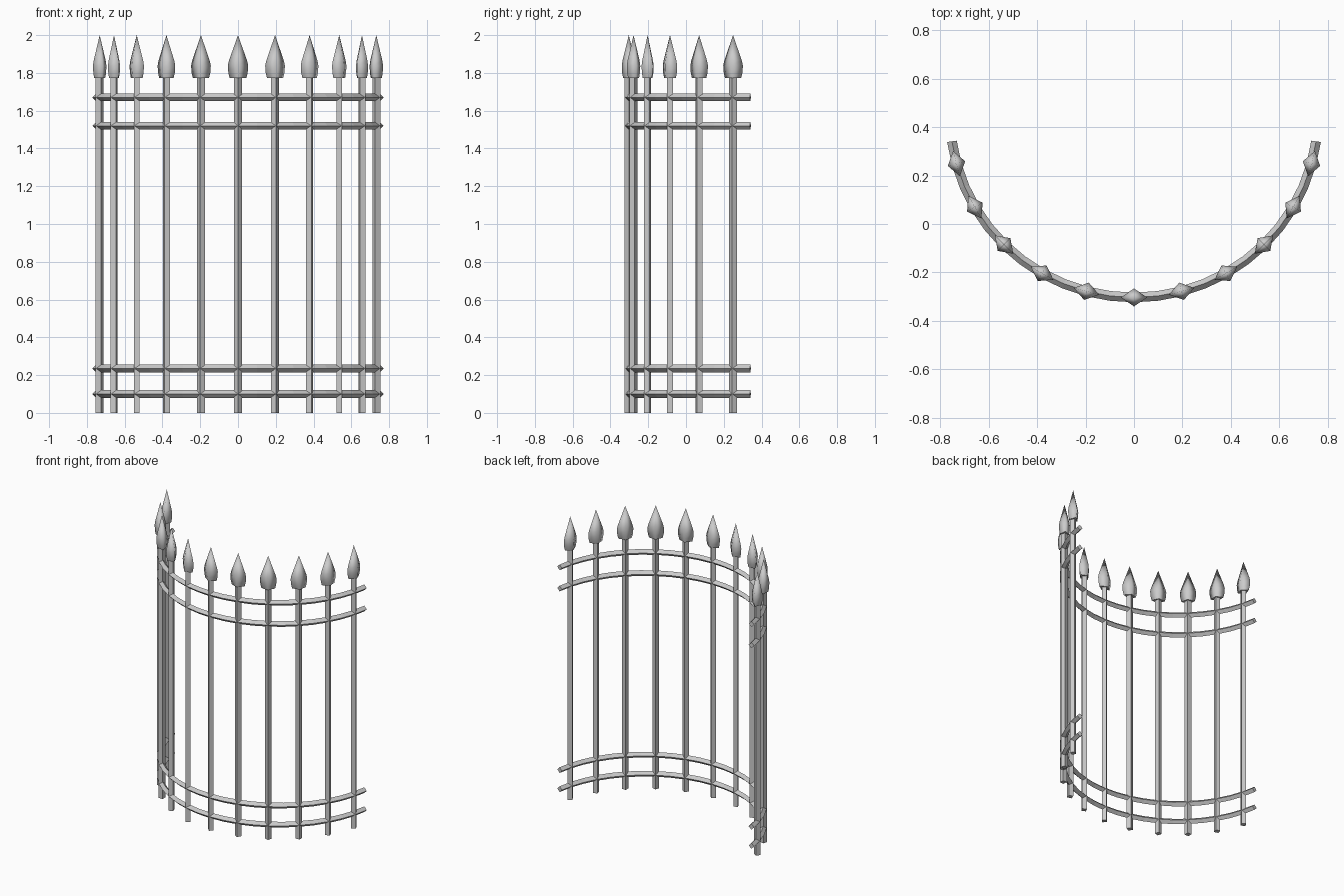
import bpy, bmesh, math

if "Cube" in bpy.data.objects:
    bpy.data.objects.remove(bpy.data.objects["Cube"])

RX, RY, CY = 0.758, 0.745, 0.442      # plan curve of the fence


def on_arc(deg):
    a = math.radians(deg)
    return RX * math.sin(a), CY - RY * math.cos(a)


def make(name, rings, tip=None, smooth=False):
    """Skin a list of 4-sided rings, closing the ends with caps or a point."""
    bm = bmesh.new()
    loops = [[bm.verts.new(p) for p in ring] for ring in rings]
    for a, b in zip(loops, loops[1:]):
        for i in range(4):
            j = (i + 1) % 4
            bm.faces.new((a[i], a[j], b[j], b[i]))
    bm.faces.new(loops[0][::-1])
    if tip:
        t = bm.verts.new(tip)
        for i in range(4):
            bm.faces.new((loops[-1][i], loops[-1][(i + 1) % 4], t))
    else:
        bm.faces.new(loops[-1])
    bmesh.ops.recalc_face_normals(bm, faces=bm.faces)
    if smooth:
        for f in bm.faces:
            f.smooth = len(f.verts) == 3 or abs(f.normal.z) < 0.9
    me = bpy.data.meshes.new(name)
    bm.to_mesh(me)
    bm.free()
    ob = bpy.data.objects.new(name, me)
    bpy.context.collection.objects.link(ob)
    return ob


def diamond(tangent, radial, z):
    return [(tangent, 0, z), (0, radial, z), (-tangent, 0, z), (0, -radial, z)]


# Upright bars with spear finials, turned to follow the curve
for k in range(-5, 6):
    deg = k * 15
    x, y = on_arc(deg)
    bar = make("upright_bar", [diamond(0.022, 0.022, 0), diamond(0.022, 0.022, 1.78)])
    spear = make("spear_finial",
                 [diamond(0.044, 0.030, 1.772), diamond(0.051, 0.035, 1.80),
                  diamond(0.054, 0.037, 1.838), diamond(0.048, 0.033, 1.865)],
                 tip=(0, 0, 2.0), smooth=True)
    for ob in (bar, spear):
        ob.location = (x, y, 0)
        ob.rotation_euler.z = math.radians(deg)

# Four curved rails with a diamond section
END, STEPS, R = 82.2, 22, 0.020
for z in (0.10, 0.235, 1.52, 1.67):
    rings = []
    for i in range(STEPS + 1):
        deg = -END + 2 * END * i / STEPS
        x, y = on_arc(deg)
        ox, oy = R * math.sin(math.radians(deg)), -R * math.cos(math.radians(deg))
        rings.append([(x + ox, y + oy, z), (x, y, z + R),
                      (x - ox, y - oy, z), (x, y, z - R)])
    make("curved_rail", rings)
